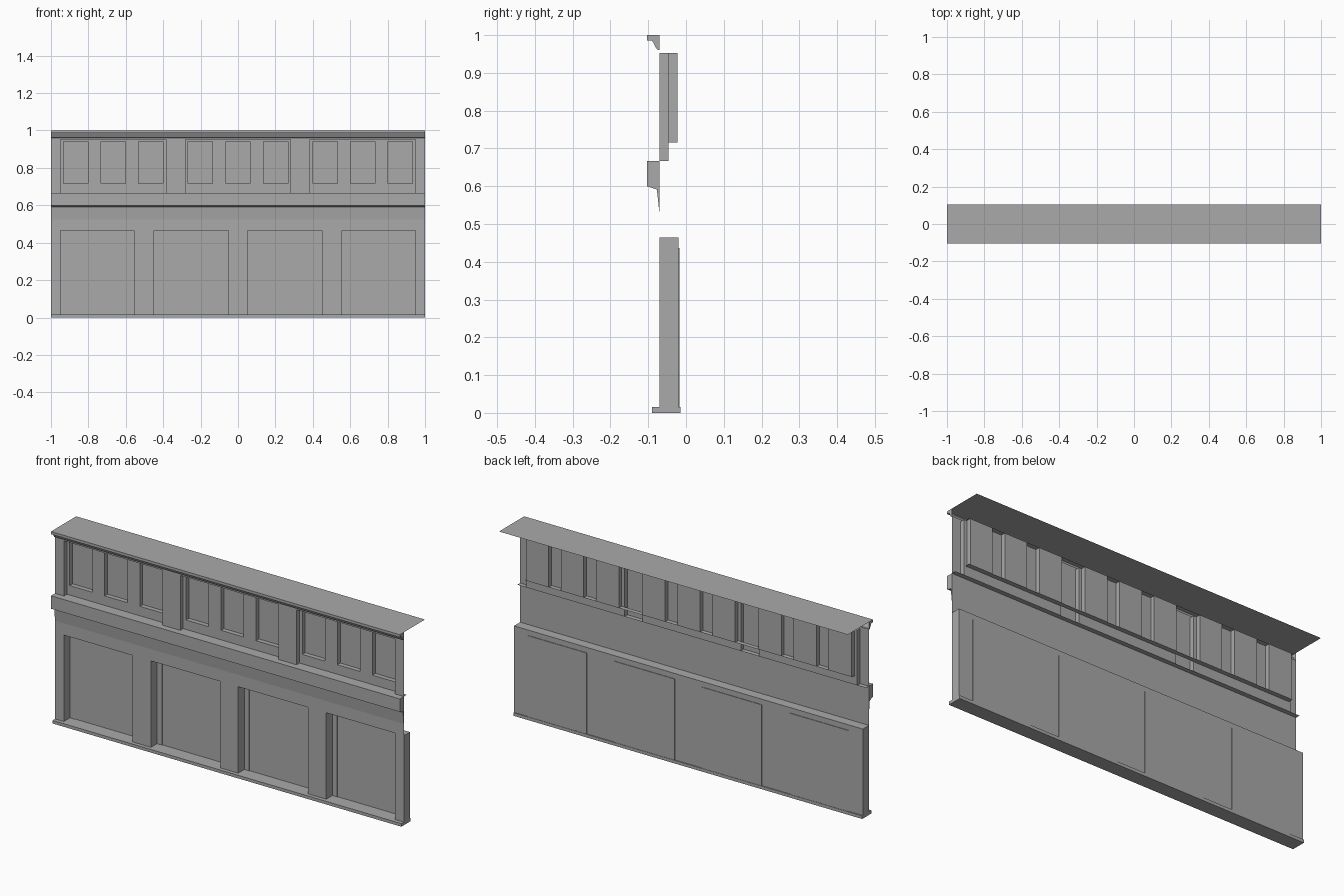
import bpy, bmesh

cube = bpy.data.objects.get("Cube")
if cube:
    bpy.data.objects.remove(cube, do_unlink=True)

grey = bpy.data.materials.new("plain grey")
grey.use_nodes = True
colour = (0.4, 0.4, 0.4, 1)
grey.diffuse_color = colour
grey.node_tree.nodes["Principled BSDF"].inputs["Base Color"].default_value = colour


def finish(name, bm):
    mesh = bpy.data.meshes.new(name)
    bmesh.ops.remove_doubles(bm, verts=bm.verts, dist=0.0002)
    bmesh.ops.dissolve_limit(bm, angle_limit=0.01, verts=bm.verts, edges=bm.edges)
    bm.to_mesh(mesh)
    bm.free()
    mesh.materials.append(grey)
    bpy.context.collection.objects.link(bpy.data.objects.new(name, mesh))


def face(bm, points):
    bm.faces.new([bm.verts.new(p) for p in points])


def sheet(bm, rect, y, holes=()):
    """Front-facing sheet at depth y with rectangular openings."""
    rects = [rect, *holes]
    xs = sorted({x for r in rects for x in r[:2]})
    zs = sorted({z for r in rects for z in r[2:]})
    for a, b in zip(xs, xs[1:]):
        for c, d in zip(zs, zs[1:]):
            x, z = (a + b) / 2, (c + d) / 2
            if not any(h[0] < x < h[1] and h[2] < z < h[3] for h in holes):
                face(bm, [(a, y, c), (b, y, c), (b, y, d), (a, y, d)])


def jambs(bm, rect, front, back):
    """Both side walls of an opening, facing each other."""
    a, b, c, d = rect
    face(bm, [(a, front, c), (a, back, c), (a, back, d), (a, front, d)])
    face(bm, [(b, back, c), (b, front, c), (b, front, d), (b, back, d)])


def shelf(bm, a, b, z, front, back, up=True):
    points = [(a, front, z), (b, front, z), (b, back, z), (a, back, z)]
    face(bm, points if up else points[::-1])


def moulding(name, profile, closed=False):
    """Full-width strip from a (y, z) profile with end caps."""
    bm = bmesh.new()
    pairs = list(zip(profile, profile[1:] + profile[:1]))
    for (y0, z0), (y1, z1) in pairs if closed else pairs[:-1]:
        face(bm, [(-1, y0, z0), (-1, y1, z1), (1, y1, z1), (1, y0, z0)])
    face(bm, [(1, y, z) for y, z in profile][::-1])
    face(bm, [(-1, y, z) for y, z in profile])
    finish(name, bm)


# Depths and heights
WALL, FRAME, GLASS = -0.07, -0.046, -0.022
LOWER_BACK, PANEL = -0.02, -0.017
BASE, LEDGE, SILL, BAY_TOP = 0.016, 0.464, 0.667, 0.952

# Openings
lower_bays = [(a, b, BASE, LEDGE) for a, b in
              [(-0.95, -0.555), (-0.45, -0.05), (0.05, 0.45), (0.555, 0.95)]]
lower_panels = [(a + 0.028, b - 0.028, BASE, 0.436) for a, b, _, _ in lower_bays]
upper_bays = [(c - 0.282, c + 0.282, SILL, BAY_TOP) for c in (-0.667, 0, 0.667)]
windows = [[(c + s - 0.065, c + s + 0.065, 0.716, 0.941) for s in (-0.201, 0, 0.201)]
           for c in (-0.667, 0, 0.667)]

# Front wall with bay openings
bm = bmesh.new()
sheet(bm, (-1, 1, BASE, 0.962), WALL, lower_bays + upper_bays)
for bay in upper_bays:
    jambs(bm, bay, WALL, FRAME)
    shelf(bm, bay[0], bay[1], BAY_TOP, WALL, FRAME, False)
shelf(bm, -1, 1, SILL, WALL, FRAME)
finish("front_wall", bm)

# Lower bays: jambs, full-width ledge, closed ends and back plate
bm = bmesh.new()
for bay in lower_bays:
    jambs(bm, bay, WALL, LOWER_BACK)
shelf(bm, -1, 1, LEDGE, WALL, LOWER_BACK)
jambs(bm, (1, -1, BASE, LEDGE), WALL, LOWER_BACK)
sheet(bm, (-1, 1, BASE, LEDGE), LOWER_BACK, lower_panels)
finish("lower_bays", bm)

bm = bmesh.new()
for panel in lower_panels:
    jambs(bm, panel, LOWER_BACK, PANEL)
    shelf(bm, panel[0], panel[1], panel[3], LOWER_BACK, PANEL, False)
    sheet(bm, panel, PANEL)
finish("lower_bay_panels", bm)

# Upper window frames and recessed panes
bm = bmesh.new()
for bay, group in zip(upper_bays, windows):
    sheet(bm, bay, FRAME, group)
finish("window_frames", bm)

bm = bmesh.new()
for group in windows:
    for a, b, c, d in group:
        jambs(bm, (a, b, c, BAY_TOP), FRAME, GLASS)
        sheet(bm, (a, b, c, BAY_TOP), GLASS)
shelf(bm, -0.94, 0.94, 0.716, FRAME, GLASS)
shelf(bm, -0.94, 0.94, BAY_TOP, FRAME, GLASS, False)
finish("window_panes", bm)

# Base plinth, middle band and cornice
moulding("base_plinth", [(-0.015, 0), (-0.015, BASE), (-0.09, BASE), (-0.09, 0)], True)
moulding("middle_band", [(WALL, SILL), (-0.103, SILL), (-0.103, 0.6),
                         (-0.077, 0.591), (WALL, 0.525)])
moulding("cornice", [(WALL, 1), (-0.103, 1), (-0.103, 0.986), (-0.09, 0.986),
                     (-0.077, 0.962), (WALL, 0.96)])

# Flat roof sheet
bm = bmesh.new()
shelf(bm, -1, 1, 1, WALL, 0.103)
finish("roof", bm)
